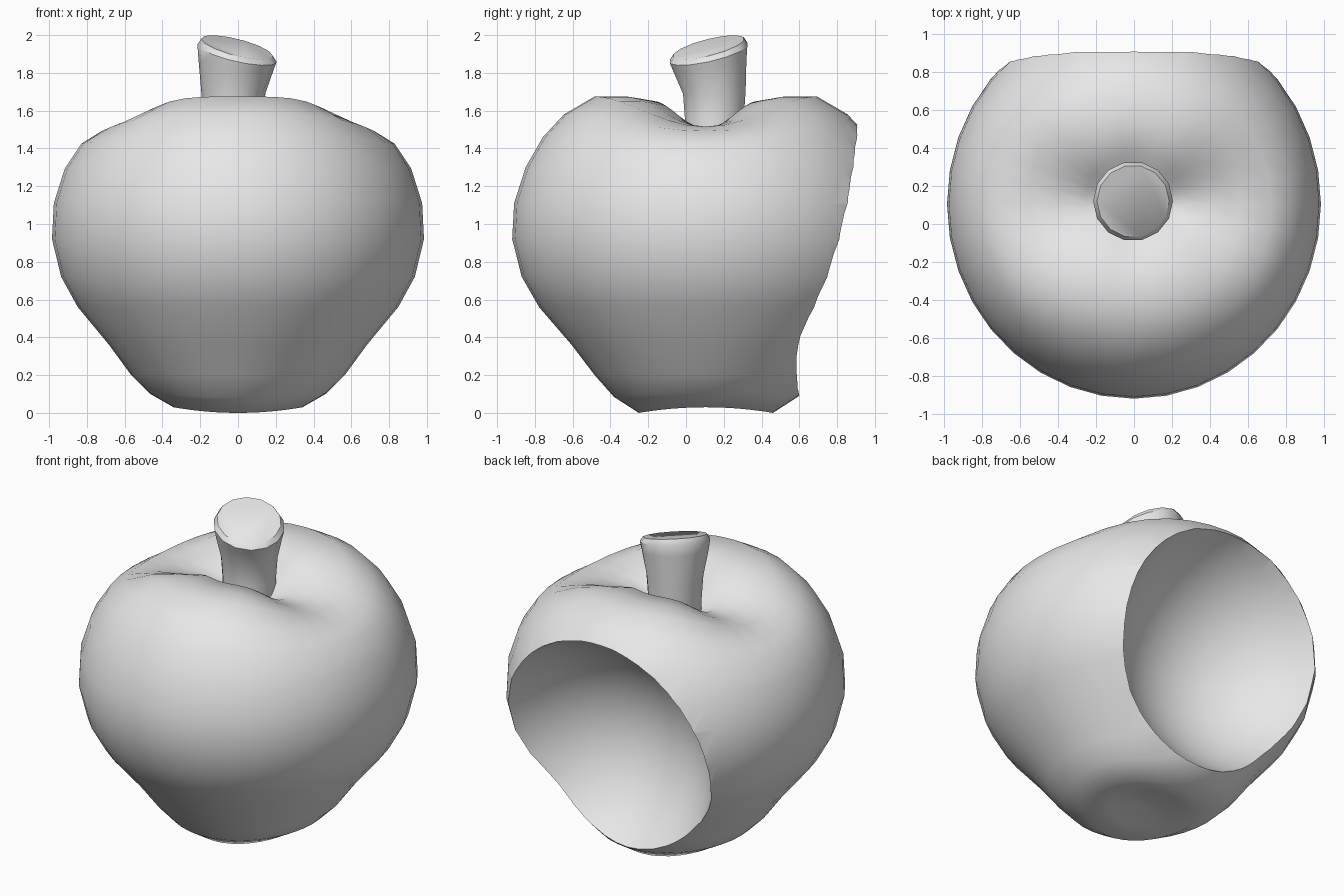
import bpy, bmesh, math

if "Cube" in bpy.data.objects:
    bpy.data.objects.remove(bpy.data.objects["Cube"])

mat = bpy.data.materials.new("pale grey")
mat.diffuse_color = (0.8, 0.8, 0.8, 1)
mat.use_nodes = True
mat.node_tree.nodes["Principled BSDF"].inputs["Base Color"].default_value = mat.diffuse_color
AXIS_Y = 0.105


def finish(bm, name, angle):
    bmesh.ops.recalc_face_normals(bm, faces=bm.faces)
    me = bpy.data.meshes.new(name)
    bm.to_mesh(me)
    bm.free()
    ob = bpy.data.objects.new(name, me)
    bpy.context.collection.objects.link(ob)
    me.materials.append(mat)
    select(ob)
    bpy.ops.object.shade_smooth_by_angle(angle=math.radians(angle))
    return ob


def select(ob):
    bpy.ops.object.select_all(action='DESELECT')
    ob.select_set(True)
    bpy.context.view_layer.objects.active = ob


def skin(bm, rings):
    # join rings of points and close both ends
    vs = [[bm.verts.new(p) for p in ring] for ring in rings]
    for a, b in zip(vs, vs[1:]):
        n = len(a)
        for i in range(n):
            j = (i + 1) % n
            bm.faces.new((a[i], a[j], b[j], b[i]))
    bm.faces.new(vs[0][::-1])
    bm.faces.new(vs[-1])


# apple body: profile of revolution with a valley across the top along x
profile = [(.03, .06), (.2, .03), (.35, .0), (.48, .085), (.58, .2), (.7, .36),
           (.87, .56), (.96, .72), (1.01, .92), (1.0, 1.11), (.94, 1.3), (.85, 1.46),
           (.74, 1.58), (.58, 1.675), (.42, 1.675), (.27, 1.65), (.14, 1.52), (.03, 1.46)]
SEG = 36
rings = []
for r, z in profile:
    ring = []
    for i in range(SEG):
        a = 2 * math.pi * i / SEG
        c, s = math.cos(a), math.sin(a)
        t = min(max((z - 1.2) / 0.45, 0), 1)
        zz = z - 0.16 * t * c ** 4 * min(r / .3, 1) * min(1, max(0, (1.0 - r) / .4))
        zz += 0.03 * c * c * max(0, 1 - z / 0.2) * min(r / .3, 1)
        ring.append((r * .975 * c, AXIS_Y + r * 1.015 * s, zz))
    rings.append(ring)
bm = bmesh.new()
skin(bm, rings)
apple = finish(bm, "apple_body", 60)

# bite scooped out of the back
bm = bmesh.new()
bmesh.ops.create_uvsphere(bm, u_segments=40, v_segments=24, radius=1)
bmesh.ops.scale(bm, verts=bm.verts, vec=(.82, 1.0, .85))
bmesh.ops.translate(bm, verts=bm.verts, vec=(0, 1.26, 0.73))
cutter = finish(bm, "bite_cutter", 45)
cutter.hide_render = True
select(apple)
mod = apple.modifiers.new("bite", 'BOOLEAN')
mod.operation = 'DIFFERENCE'
mod.solver = 'EXACT'
mod.object = cutter
bpy.ops.object.modifier_apply(modifier=mod.name)
bpy.data.objects.remove(cutter)
bpy.ops.object.shade_smooth_by_angle(angle=math.radians(50))

# stem: flaring, with a slanted top (centre x, centre y, radius, height, slant)
stem_rings = [(-.02, .15, .16, 1.35, 0), (-.025, .15, .16, 1.56, 0),
              (-.025, .15, .17, 1.7, .05), (-.01, .125, .2, 1.85, .15),
              (-.005, .12, .21, 1.905, .22), (-.005, .12, .19, 1.935, .24)]
rings = []
for cx, cy, r, z, k in stem_rings:
    ring = []
    for i in range(14):
        a = 2 * math.pi * i / 14
        dx, dy = r * math.cos(a), r * math.sin(a)
        ring.append((cx + dx, cy + dy, z + k * (dy - dx)))
    rings.append(ring)
bm = bmesh.new()
skin(bm, rings)
finish(bm, "stem", 40)
